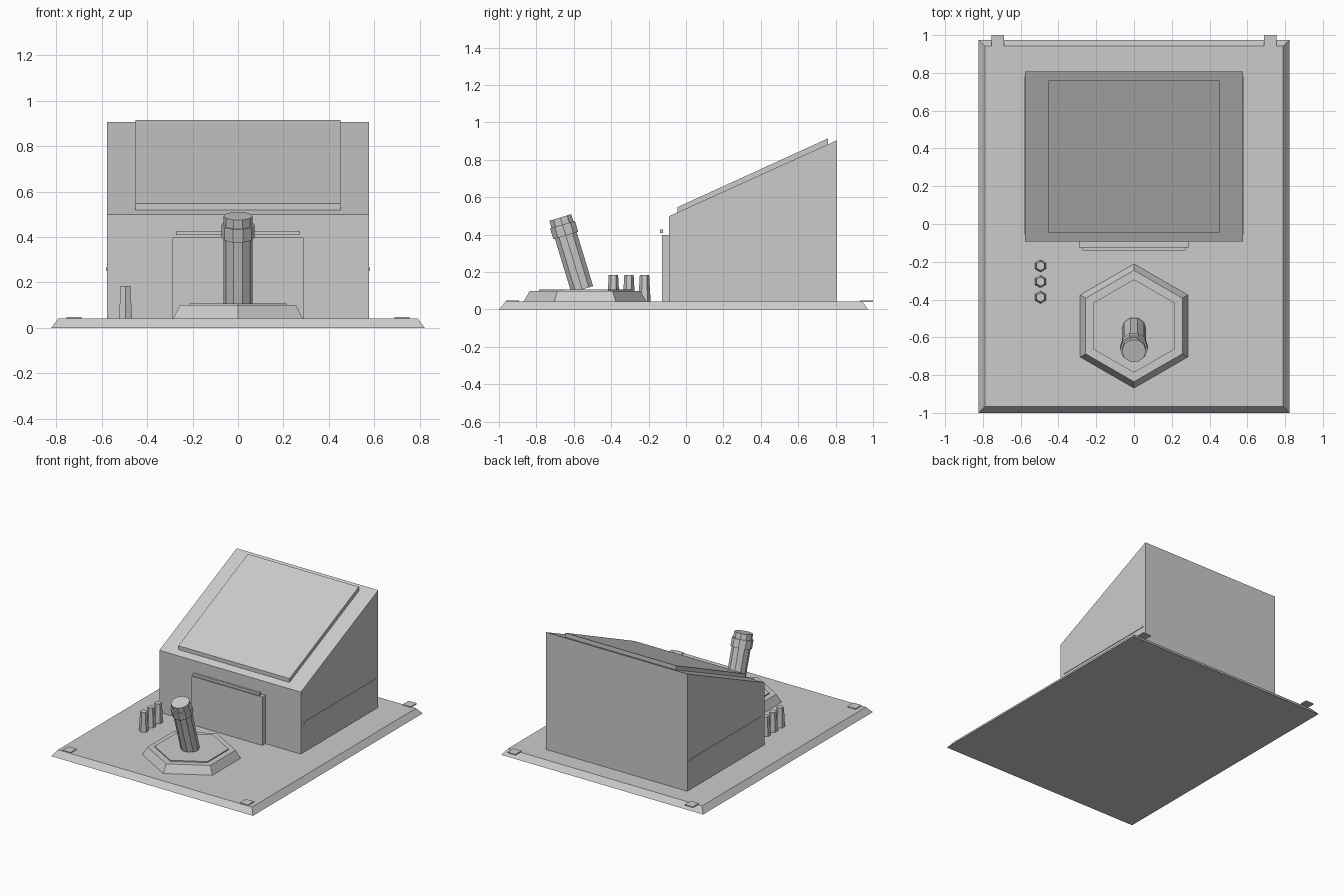
import bpy, bmesh, math
from mathutils import Vector

if "Cube" in bpy.data.objects:
    bpy.data.objects.remove(bpy.data.objects["Cube"])


def make(name, bm):
    bmesh.ops.recalc_face_normals(bm, faces=bm.faces[:])
    me = bpy.data.meshes.new(name)
    bm.to_mesh(me)
    bm.free()
    ob = bpy.data.objects.new(name, me)
    bpy.context.collection.objects.link(ob)
    return ob


def loft(name, low, high):
    """Closed solid between two matching rings of points."""
    bm = bmesh.new()
    a = [bm.verts.new(p) for p in low]
    b = [bm.verts.new(p) for p in high]
    n = len(a)
    bm.faces.new(a[::-1])
    bm.faces.new(b)
    for i in range(n):
        bm.faces.new((a[i], a[(i + 1) % n], b[(i + 1) % n], b[i]))
    return make(name, bm)


def rect(x0, x1, y0, y1, z):
    return [(x0, y0, z), (x1, y0, z), (x1, y1, z), (x0, y1, z)]


def box(name, x0, x1, y0, y1, z0, z1):
    return loft(name, rect(x0, x1, y0, y1, z0), rect(x0, x1, y0, y1, z1))


def side_profile(name, half, pts):
    """Extrude a (y, z) profile across x."""
    return loft(name, [(-half, y, z) for y, z in pts], [(half, y, z) for y, z in pts])


def prism(name, x, y, z0, z1, r0, r1, sides=6):
    def ring(r, z):
        return [(x + r * math.sin(2 * math.pi * i / sides),
                 y + r * math.cos(2 * math.pi * i / sides), z) for i in range(sides)]
    return loft(name, ring(r0, z0), ring(r1, z1))


# Bevelled base slab
loft("base", rect(-0.822, 0.822, -1.0, 0.975, 0), rect(-0.79, 0.79, -0.965, 0.942, 0.042))

# Corner pads
for sx in (-1, 1):
    for y0 in (-0.963, 0.93):
        x = 0.7225 * sx
        box("corner_pad", x - 0.033, x + 0.033, y0, y0 + 0.07, 0.04, 0.048)

# Cabin with sloped roof, and raised roof panel
side_profile("cabin", 0.576, [(-0.092, 0.04), (0.808, 0.04), (0.808, 0.905), (-0.092, 0.498)])
side_profile("roof_panel", 0.452,
             [(-0.046, 0.51), (0.76, 0.875), (0.76, 0.915), (-0.046, 0.547)])

# Thin seams on the cabin sides
for sx in (-1, 1):
    x = 0.576 * sx
    box("side_seam", x - 0.004, x + 0.004, -0.055, 0.78, 0.25, 0.265)

# Door and the bar above it
box("door", -0.288, 0.288, -0.128, -0.09, 0.04, 0.398)
box("door_bar", -0.272, 0.272, -0.139, -0.122, 0.408, 0.427)

# Hexagonal pedestal
prism("pedestal", 0, -0.54, 0.04, 0.1, 0.33, 0.295)
prism("pedestal_plate", 0, -0.54, 0.1, 0.108, 0.247, 0.247)

# Tilted lever with collar
foot, tip = Vector((0, -0.555, 0.107)), Vector((0, -0.672, 0.492))
axis = tip - foot
length = axis.length
for name, z0, z1, r in (("lever", 0, length, 0.064),
                        ("lever_collar", length * 0.75, length * 0.9, 0.073)):
    ob = prism(name, 0, 0, z0, z1, r, r, 10)
    ob.location = foot
    ob.rotation_euler = (math.atan2(-axis.y, axis.z), 0, 0)
    ob.rotation_euler.z = 0
    # quarter turn about its own axis puts corners at the left and right
    for v in ob.data.vertices:
        v.co.x, v.co.y = -v.co.y, v.co.x

# Row of tapered hexagonal pins
for y in (-0.222, -0.305, -0.388):
    prism("pin", -0.495, y, 0.04, 0.185, 0.033, 0.025)
